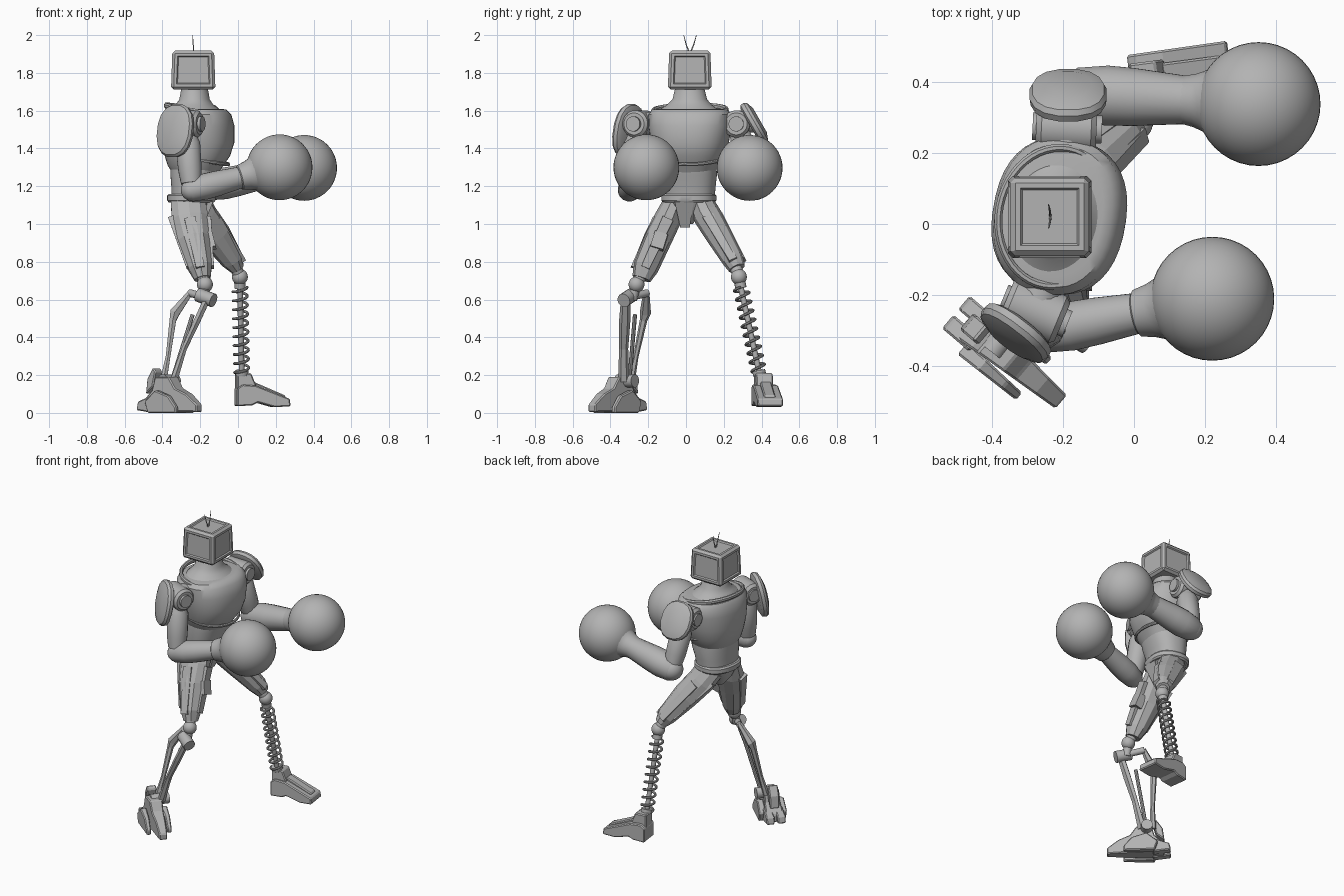
import bpy, bmesh, math
from mathutils import Vector as V

if "Cube" in bpy.data.objects:
    bpy.data.objects.remove(bpy.data.objects["Cube"])

gray = bpy.data.materials.new("plain gray")
gray.use_nodes = True
gray.diffuse_color = (0.45, 0.45, 0.45, 1)
gray.node_tree.nodes["Principled BSDF"].inputs["Base Color"].default_value = gray.diffuse_color
X, Y, Z = V((1, 0, 0)), V((0, 1, 0)), V((0, 0, 1))


def finish(name, bm, smooth=False, bevel=0):
    bmesh.ops.recalc_face_normals(bm, faces=bm.faces)
    me = bpy.data.meshes.new(name)
    bm.to_mesh(me)
    bm.free()
    me.materials.append(gray)
    ob = bpy.data.objects.new(name, me)
    bpy.context.collection.objects.link(ob)
    if smooth:
        bpy.ops.object.select_all(action='DESELECT')
        ob.select_set(True)
        bpy.context.view_layer.objects.active = ob
        bpy.ops.object.shade_smooth_by_angle(angle=math.radians(35))
    if bevel:
        mod = ob.modifiers.new("bevel", 'BEVEL')
        mod.width = bevel
    return ob


def loft(name, stations, side=X, axis=None, sides=24, power=1, smooth=True, closed=False):
    """Skin elliptical rings (point, radius along side, other radius)."""
    bm = bmesh.new()
    pts = [V(s[0]) for s in stations]
    n, rings = len(pts), []
    for i, (p, s) in enumerate(zip(pts, stations)):
        if closed:
            t = pts[(i + 1) % n] - pts[i - 1]
        else:
            t = pts[min(i + 1, n - 1)] - pts[max(i - 1, 0)]
        t = (axis or t).normalized()
        a = (side - t * side.dot(t)).normalized()
        b = t.cross(a)
        ring = []
        for k in range(sides):
            w = math.tau * (k + 0.5) / sides
            c, d = math.cos(w), math.sin(w)
            c, d = math.copysign(abs(c) ** power, c), math.copysign(abs(d) ** power, d)
            ring.append(bm.verts.new(p + a * c * s[1] + b * d * s[-1]))
        rings.append(ring)
    for i in range(n if closed else n - 1):
        r, q = rings[i], rings[(i + 1) % n]
        for k in range(sides):
            m = (k + 1) % sides
            bm.faces.new((r[k], r[m], q[m], q[k]))
    if not closed:
        bm.faces.new(rings[0])
        bm.faces.new(rings[-1])
    return finish(name, bm, smooth)


def rod(name, a, b, r, sides=16):
    return loft(name, [(a, r), (b, r)], Z.cross(V(b) - V(a)) + X * 0.01, sides=sides)


def bar(name, a, b, w, h, side=Y, taper=1):
    k = math.sqrt(2)
    return loft(name, [(a, w / k, h / k), (b, w * taper / k, h * taper / k)], side, sides=4, smooth=False)


def ball(name, p, r):
    bm = bmesh.new()
    bmesh.ops.create_uvsphere(bm, u_segments=40, v_segments=24, radius=r)
    bmesh.ops.translate(bm, vec=V(p), verts=bm.verts)
    return finish(name, bm, True)


def prism(name, profile, origin, forward, width, toe=1, bevel=0.006):
    """Extrude a (forward, height) profile sideways, narrowing to the toe."""
    bm = bmesh.new()
    f = V(forward).normalized()
    s = Z.cross(f)
    end = max(u for u, _ in profile)
    start = min(u for u, _ in profile)
    rows = []
    for sign in (-1, 1):
        rows.append([bm.verts.new(V(origin) + f * u + Z * h + s * sign * width / 2 *
                    (1 + (toe - 1) * (u - start) / (end - start))) for u, h in profile])
    n = len(profile)
    for i in range(n):
        j = (i + 1) % n
        bm.faces.new((rows[0][i], rows[0][j], rows[1][j], rows[1][i]))
    for row in rows:
        bm.faces.new(row)
    return finish(name, bm, bevel=bevel)


# Head: bevelled box with recessed panels, and a pair of antennae
bm = bmesh.new()
bmesh.ops.create_cube(bm, size=1)
for v in bm.verts:
    k = 0.94 if v.co.z > 0 else 1
    v.co = V((v.co.x * 0.235 * k - 0.237, v.co.y * 0.232 * k + 0.02, v.co.z * 0.205 + 1.815))
bmesh.ops.bevel(bm, geom=bm.edges[:], offset=0.014, segments=1, affect='EDGES')
panels = [f for f in bm.faces if f.calc_area() > 0.02 and f.normal.z > -0.5]
bmesh.ops.inset_individual(bm, faces=panels, thickness=0.02, depth=0)
bmesh.ops.inset_individual(bm, faces=panels, thickness=0.008, depth=-0.008)
finish("head", bm)
for tip in (-0.012, 0.055):
    loft("antenna", [((-0.235, 0.02, 1.9), 0.004), ((-0.237, tip * 0.6 + 0.008, 1.95), 0.003),
                     ((-0.24, tip, 2.0), 0.0015)], sides=6)

# Torso, turned slightly toward the right
face = V((math.cos(0.18), -math.sin(0.18), 0))


def body(name, rows, power=0.85):
    return loft(name, [((x, y, z), rx, ry) for z, x, y, rx, ry in rows], face, Z, 40, power)


body("neck", [(1.53, -0.225, 0.015, 0.15, 0.185), (1.60, -0.225, 0.015, 0.135, 0.165),
              (1.63, -0.23, 0.018, 0.10, 0.12), (1.66, -0.23, 0.02, 0.08, 0.092), (1.73, -0.23, 0.02, 0.068, 0.075)], 1)
body("chest", [(1.27, -0.225, 0.015, 0.12, 0.135), (1.31, -0.225, 0.015, 0.145, 0.16),
               (1.36, -0.215, 0.02, 0.17, 0.185), (1.43, -0.21, 0.02, 0.187, 0.205), (1.52, -0.21, 0.022, 0.187, 0.22),
               (1.58, -0.215, 0.022, 0.175, 0.22), (1.605, -0.22, 0.022, 0.155, 0.2), (1.61, -0.22, 0.022, 0.13, 0.17)])
body("belly", [(1.12, -0.245, 0.015, 0.105, 0.135), (1.2, -0.24, 0.015, 0.11, 0.142),
               (1.26, -0.23, 0.015, 0.125, 0.148), (1.32, -0.225, 0.015, 0.13, 0.145)])
body("belt", [(1.115, -0.247, 0.015, 0.118, 0.135), (1.125, -0.247, 0.015, 0.125, 0.145),
              (1.15, -0.247, 0.015, 0.125, 0.145), (1.16, -0.247, 0.015, 0.117, 0.137)])
body("pelvis", [(1.0, -0.24, 0.005, 0.045, 0.03), (1.06, -0.245, 0.01, 0.09, 0.07), (1.13, -0.247, 0.015, 0.11, 0.125)])
side = Z.cross(face)
collar, seam = [], []
for i in range(48):
    w = math.tau * i / 48
    flat = face * math.cos(w), side * math.sin(w)
    collar.append((V((-0.22, 0.02, 1.6 - 0.028 * math.cos(w))) + flat[0] * 0.16 + flat[1] * 0.195, 0.016, 0.012))
    seam.append((V((-0.215, 0.02, 1.345 - 0.03 * math.cos(w))) + flat[0] * 0.165 + flat[1] * 0.175, 0.01, 0.008))
loft("collar", collar, Z, sides=8, closed=True)
loft("chest_rim", seam, Z, sides=8, closed=True)
bar("groin_plate", (-0.155, -0.01, 1.125), (-0.2, -0.005, 0.985), 0.1, 0.05, taper=0.5)

# Arms: shoulder drum, pad, upper arm, forearm, glove
arms = [("right", (-0.275, -0.245, 1.53), (0.92, -0.38, 0), (-0.335, -0.31, 1.495), (-0.6, -0.78, 0.18), (0.115, 0.145),
         (-0.245, -0.3, 1.18), (0.22, -0.21, 1.30), 0.9),
        ("left", (-0.185, 0.27, 1.53), (1, -0.05, 0), (-0.185, 0.365, 1.535), (0, 0.87, 0.5), (0.11, 0.125),
         (-0.15, 0.365, 1.2), (0.35, 0.337, 1.297), 1.1)]
for tag, sh, ax, pad, nrm, size, elbow, glove, fat in arms:
    sh, ax, pad, nrm, elbow, glove = map(V, (sh, ax, pad, nrm, elbow, glove))
    ax.normalize()
    nrm.normalize()
    loft(tag + "_shoulder", [(sh + ax * d, r) for d, r in
         ((-0.09, 0.055), (-0.075, 0.072), (0.065, 0.072), (0.08, 0.058))], Z)
    rod(tag + "_shoulder_disc", sh - ax * 0.1, sh + ax * 0.095, 0.04)
    chest = V((-0.23, 0.02, 1.52))
    rod(tag + "_shoulder_link", chest, sh, 0.065)
    rod(tag + "_pad_mount", sh, pad, 0.05)
    loft(tag + "_shoulder_pad", [(pad + nrm * d, size[1] * k, size[0] * k) for d, k in
         ((-0.03, 0.8), (-0.02, 0.97), (0, 1), (0.015, 0.93), (0.03, 0.6))], Z, sides=16, power=0.85)
    loft(tag + "_upper_arm", [(sh.lerp(elbow, k), r, r) for k, r in
         ((0, 0.05), (0.25, 0.06), (0.3, 0.068), (0.7, 0.064), (0.9, 0.055))], X, sides=12)
    ball(tag + "_elbow", elbow, 0.064 * fat)
    out = (glove - elbow).normalized()
    reach = (glove - elbow).length
    loft(tag + "_forearm", [(elbow + out * reach * k, r * fat) for k, r in
         ((-0.08, 0.045), (-0.02, 0.068), (0.15, 0.078), (0.3, 0.075), (0.56, 0.064), (0.6, 0.063))], Z, sides=16)
    loft(tag + "_cuff", [(elbow + out * d, r) for d, r in
         ((reach - 0.225, 0.06), (reach - 0.22, 0.067), (reach - 0.18, 0.076), (reach - 0.15, 0.088), (reach - 0.12, 0.12))], Z)
    ball(tag + "_glove", glove, 0.174)

# Thighs: faceted shells with raised armour strips and a knee ball
thighs = [("right", [((-0.265, -0.055, 1.125), 0.095, 0.06), ((-0.255, -0.095, 1.03), 0.102, 0.072),
                     ((-0.235, -0.15, 0.92), 0.088, 0.075), ((-0.2, -0.215, 0.77), 0.066, 0.07),
                     ((-0.187, -0.235, 0.71), 0.045, 0.05)], (-0.175, -0.262, 0.68)),
          ("left", [((-0.24, 0.075, 1.125), 0.09, 0.065), ((-0.195, 0.115, 1.04), 0.09, 0.075),
                    ((-0.12, 0.175, 0.94), 0.085, 0.07), ((-0.03, 0.25, 0.81), 0.062, 0.058),
                    ((-0.005, 0.27, 0.765), 0.04, 0.045)], (0.01, 0.28, 0.72))]
for tag, rows, knee in thighs:
    loft(tag + "_thigh", rows, X, sides=10, smooth=False)
    out = Y if tag == "left" else -Y
    for label, way, r in (("front", X, 1), ("back", -X, 1), ("outer", out, 2)):
        a, b = (V(rows[i][0]) + way * (rows[i][r] - 0.004) for i in (1, 3))
        bar(f"{tag}_thigh_{label}_plate", a, b, 0.06, 0.03, Y if r == 1 else X, 0.75)
    rod(tag + "_knee_pin", rows[3][0], knee, 0.032)
    ball(tag + "_knee", knee, 0.042)
bar("right_thigh_block", (-0.16, -0.13, 0.95), (-0.14, -0.155, 0.87), 0.07, 0.05)

# Right shin: cross pin, two jointed struts and a brace
rod("shin_upper_link", (-0.175, -0.262, 0.68), (-0.18, -0.285, 0.6), 0.026)
rod("shin_cross_pin", (-0.13, -0.33, 0.595), (-0.21, -0.285, 0.625), 0.037)
rod("shin_rear_pin", (-0.17, -0.3, 0.61), (-0.255, -0.205, 0.635), 0.02)
loft("shin_front_strut", [((-0.165, -0.32, 0.6), 0.02, 0.025), ((-0.22, -0.325, 0.48), 0.02, 0.03),
     ((-0.285, -0.33, 0.34), 0.016, 0.024), ((-0.34, -0.33, 0.17), 0.022, 0.03)], X, sides=6, smooth=False)
loft("shin_rear_strut", [((-0.25, -0.21, 0.64), 0.016), ((-0.335, -0.215, 0.53), 0.03), ((-0.345, -0.225, 0.49), 0.02),
     ((-0.37, -0.265, 0.3), 0.014), ((-0.395, -0.29, 0.17), 0.02)], X, sides=6, smooth=False)
rod("shin_brace", (-0.24, -0.27, 0.52), (-0.35, -0.3, 0.17), 0.011, 8)
rod("right_ankle_pin", (-0.4, -0.36, 0.17), (-0.33, -0.27, 0.17), 0.035)

# Right foot: armoured wedge, side claws and heel fin
aim = V((0.75, -0.64, 0)).normalized()
across = Z.cross(aim)
mid = V((-0.357, -0.37, 0))
prism("right_foot", [(-0.15, 0.01), (-0.15, 0.06), (-0.09, 0.12), (-0.07, 0.19), (0.02, 0.19), (0.06, 0.13),
                     (0.13, 0.1), (0.2, 0.045), (0.2, 0.005)], mid, aim, 0.11, 0.45)
for s in (-1, 1):
    prism("right_foot_claw", [(-0.09, 0), (-0.11, 0.06), (-0.04, 0.12), (0.05, 0.09), (0.1, 0.03), (0.1, 0)],
          mid + across * 0.065 * s, aim, 0.045, 0.6)
    prism("right_heel_block", [(-0.19, 0.015), (-0.18, 0.06), (-0.09, 0.09), (-0.08, 0)], mid + across * 0.035 * s, aim, 0.05)
prism("right_heel_fin", [(-0.15, 0.1), (-0.14, 0.18), (-0.1, 0.24), (-0.08, 0.22), (-0.1, 0.14)], mid, aim, 0.06)

# Left shin: coil spring around a rod
top, low = V((0.01, 0.285, 0.69)), V((0.02, 0.39, 0.2))
axis = (low - top).normalized()
u = axis.cross(Y).normalized()
w = axis.cross(u)
turns, steps = 9.5, 20
count = int(turns * steps)
coil = []
for i in range(count + 1):
    t = math.tau * i / steps
    coil.append((top.lerp(low, 0.05 + 0.92 * i / count) + (u * math.cos(t) + w * math.sin(t)) * 0.038, 0.0075))
loft("shin_spring", coil, axis, sides=8)
rod("shin_spring_core", top, low, 0.015)
rod("spring_top_cap", top, top.lerp(low, 0.06), 0.03)
rod("spring_base_cap", top.lerp(low, 0.95), low, 0.035)

# Left foot: sloped boot with a raised instep
heading = (0.99, 0.13, 0)
prism("left_foot", [(0, 0.035), (0, 0.13), (0.03, 0.15), (0.1, 0.145), (0.28, 0.075), (0.285, 0.035), (0.2, 0.03),
                    (0.11, 0.055), (0.08, 0.04)], (-0.012, 0.41, 0), heading, 0.13, 1.05)
prism("left_ankle_block", [(0, 0.1), (0, 0.21), (0.075, 0.21), (0.1, 0.15), (0.1, 0.1)], (-0.01, 0.405, 0), heading, 0.09)
prism("left_instep", [(0.08, 0.12), (0.09, 0.165), (0.26, 0.092), (0.26, 0.07)], (-0.01, 0.41, 0), heading, 0.06)
